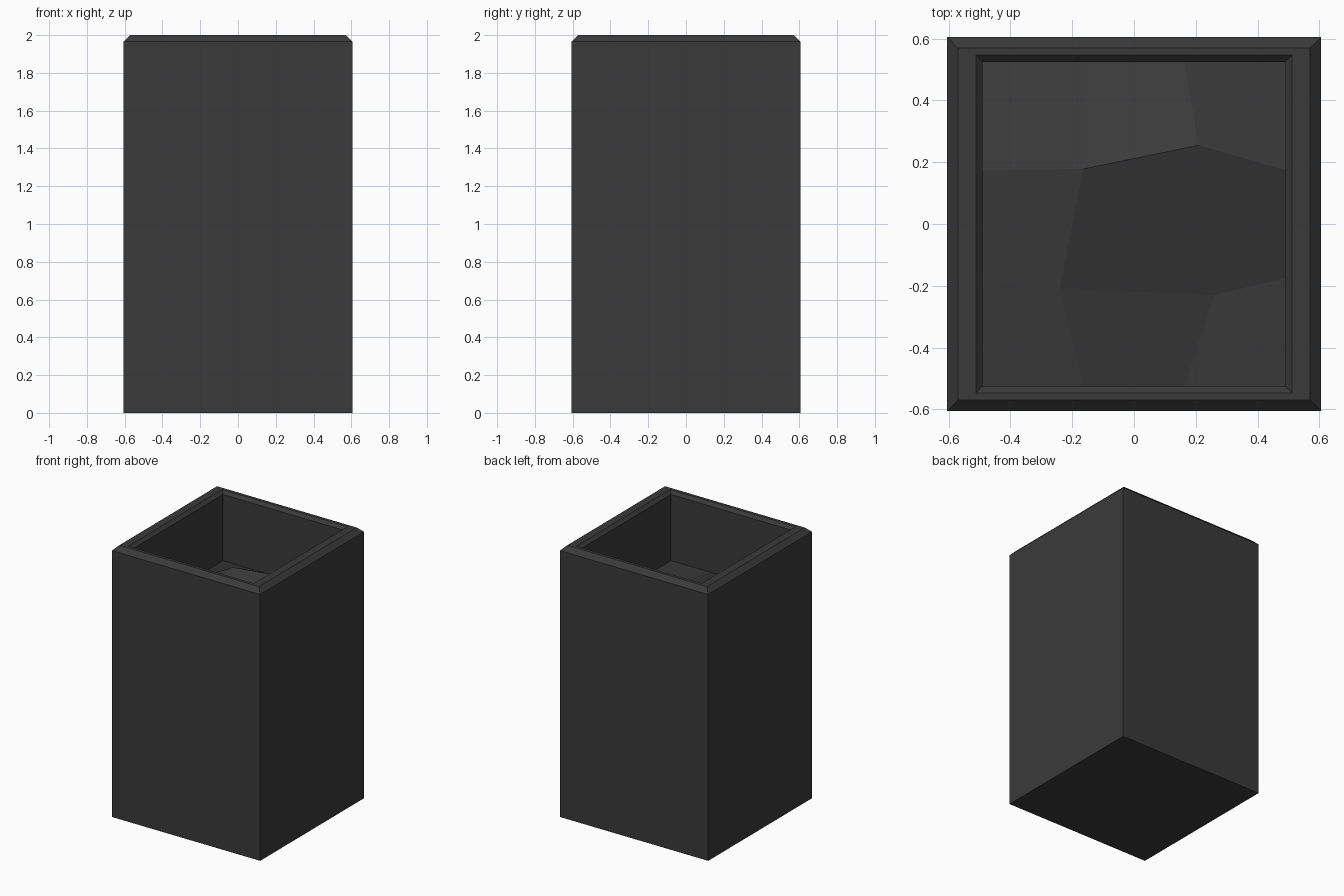
import bpy, bmesh

if "Cube" in bpy.data.objects:
    bpy.data.objects.remove(bpy.data.objects["Cube"])

def dark_material(name, value):
    mat = bpy.data.materials.new(name)
    mat.diffuse_color = (value, value, value, 1)
    mat.use_nodes = True
    mat.node_tree.nodes["Principled BSDF"].inputs["Base Color"].default_value = mat.diffuse_color
    return mat

def make_object(name, bm, mat):
    bmesh.ops.recalc_face_normals(bm, faces=bm.faces)
    mesh = bpy.data.meshes.new(name)
    bm.to_mesh(mesh)
    bm.free()
    mesh.materials.append(mat)
    obj = bpy.data.objects.new(name, mesh)
    bpy.context.collection.objects.link(obj)
    return obj

stone = dark_material("dark_stone", 0.042)

# Planter box: rectangular rings (half x, half y, z) from the base, over the bevelled rim, down inside
rings = [(0.605, 0.605, 0), (0.605, 0.605, 1.965), (0.57, 0.57, 2),
         (0.512, 0.547, 2), (0.49, 0.525, 1.978), (0.49, 0.525, 1.42)]
bm = bmesh.new()
loops = [[bm.verts.new((sx * hx, sy * hy, z))
          for sx, sy in ((-1, -1), (1, -1), (1, 1), (-1, 1))] for hx, hy, z in rings]
for a, b in zip(loops, loops[1:]):
    for i in range(4):
        j = (i + 1) % 4
        bm.faces.new((a[i], a[j], b[j], b[i]))
bm.faces.new(loops[0][::-1])
bm.faces.new(loops[-1])
make_object("planter_box", bm, stone)

# Soil: 3 x 3 faceted patch with an uneven mound in the middle
mound = {(-1, -1): (-0.24, -0.21, 1.58), (1, -1): (0.26, -0.23, 1.51),
         (-1, 1): (-0.165, 0.178, 1.66), (1, 1): (0.21, 0.255, 1.66)}
bm = bmesh.new()
bmesh.ops.create_grid(bm, x_segments=3, y_segments=3, size=1)
for v in bm.verts:
    x, y = v.co.x, v.co.y
    if abs(x) < 0.9 and abs(y) < 0.9:
        v.co = mound[(1 if x > 0 else -1, 1 if y > 0 else -1)]
    else:
        v.co = (x * 0.49, y * 0.525, 1.49)
soil = make_object("soil", bm, stone)
if soil.data.polygons[0].normal.z < 0:
    soil.data.flip_normals()
